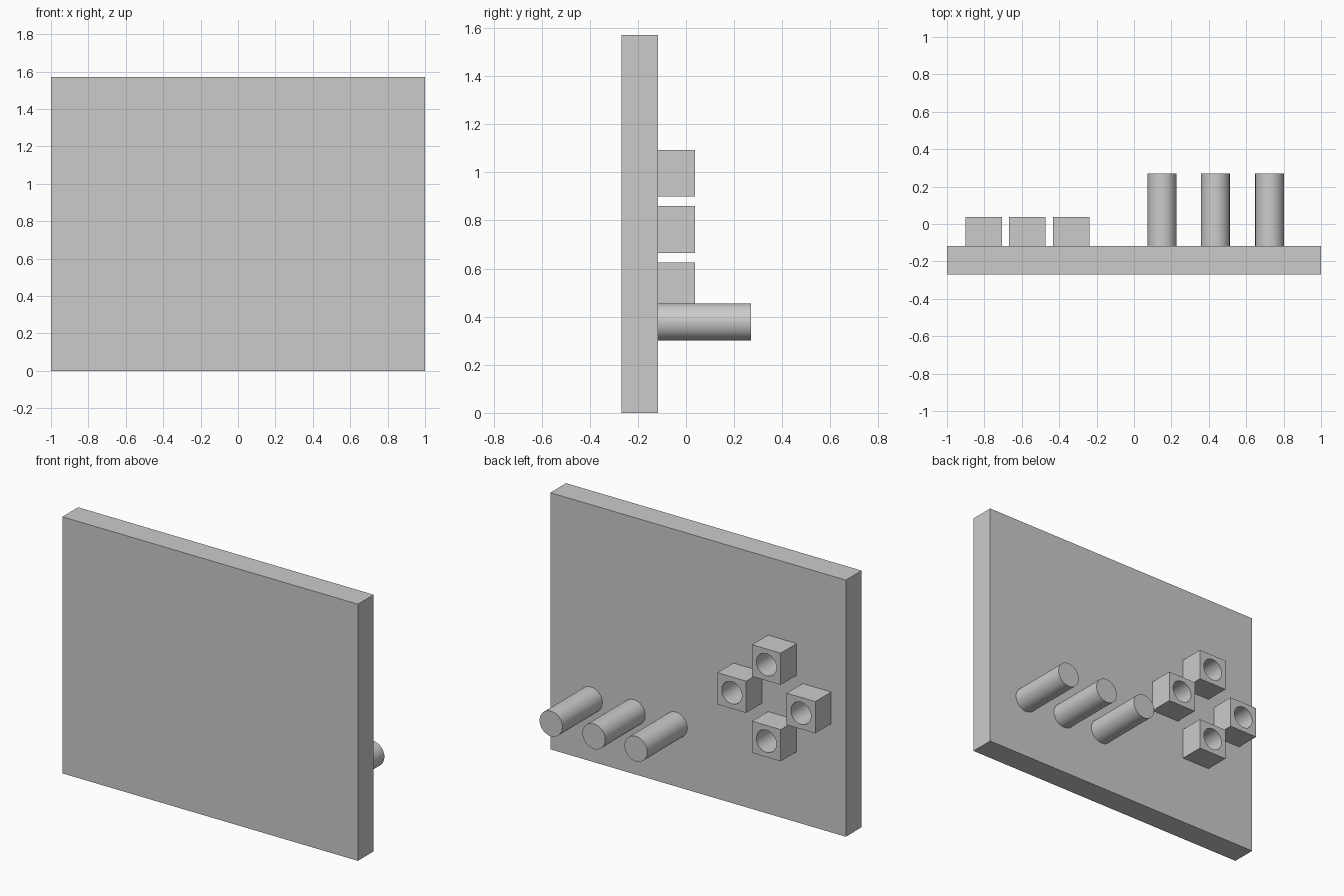
import bpy
import math

if "Cube" in bpy.data.objects:
    bpy.data.objects.remove(bpy.data.objects["Cube"], do_unlink=True)

# Single grey material
grey = bpy.data.materials.new("light_grey")
grey.use_nodes = True
colour = (0.6, 0.6, 0.6, 1)
grey.diffuse_color = colour
grey.node_tree.nodes["Principled BSDF"].inputs["Base Color"].default_value = colour

PANEL_BACK = -0.117


def box(name, centre, size):
    bpy.ops.mesh.primitive_cube_add(size=1, location=centre)
    obj = bpy.context.object
    obj.name = name
    obj.scale = size
    bpy.ops.object.transform_apply(location=False, rotation=False, scale=True)
    obj.data.materials.append(grey)
    return obj


def rod(name, x, z, radius, y_start, y_end):
    bpy.ops.mesh.primitive_cylinder_add(
        vertices=48, radius=radius, depth=y_end - y_start,
        location=(x, (y_start + y_end) / 2, z), rotation=(math.pi / 2, 0, 0))
    obj = bpy.context.object
    obj.name = name
    obj.data.materials.append(grey)
    bpy.ops.object.shade_smooth_by_angle(angle=math.radians(30))
    return obj


# Upright panel
box("panel", (0, -0.193, 0.785), (2, 0.152, 1.57))

# Row of round pegs on the back
for i, x in enumerate((0.15, 0.435, 0.725)):
    rod(f"peg_{i + 1}", x, 0.378, 0.077, PANEL_BACK, 0.27)

# Diamond of four blocks, each with a round bore
BLOCK, DEPTH, STEP = 0.194, 0.154, 0.234
for name, dx, dz in (("top", 0, 1), ("bottom", 0, -1), ("left", 1, 0), ("right", -1, 0)):
    x, z = -0.57 + dx * STEP, 0.762 + dz * STEP
    block = box(f"{name}_block", (x, PANEL_BACK + DEPTH / 2, z), (BLOCK, DEPTH, BLOCK))
    cutter = rod(f"{name}_bore_cutter", x, z, 0.068, PANEL_BACK - 0.05, PANEL_BACK + DEPTH + 0.05)
    cutter.hide_render = True
    bore = block.modifiers.new("bore", "BOOLEAN")
    bore.operation = "DIFFERENCE"
    bore.solver = "EXACT"
    bore.object = cutter
    bpy.context.view_layer.objects.active = block
    bpy.ops.object.modifier_apply(modifier=bore.name)
    bpy.data.objects.remove(cutter, do_unlink=True)
    bpy.ops.object.select_all(action="DESELECT")
    block.select_set(True)
    bpy.ops.object.shade_smooth_by_angle(angle=math.radians(30))
